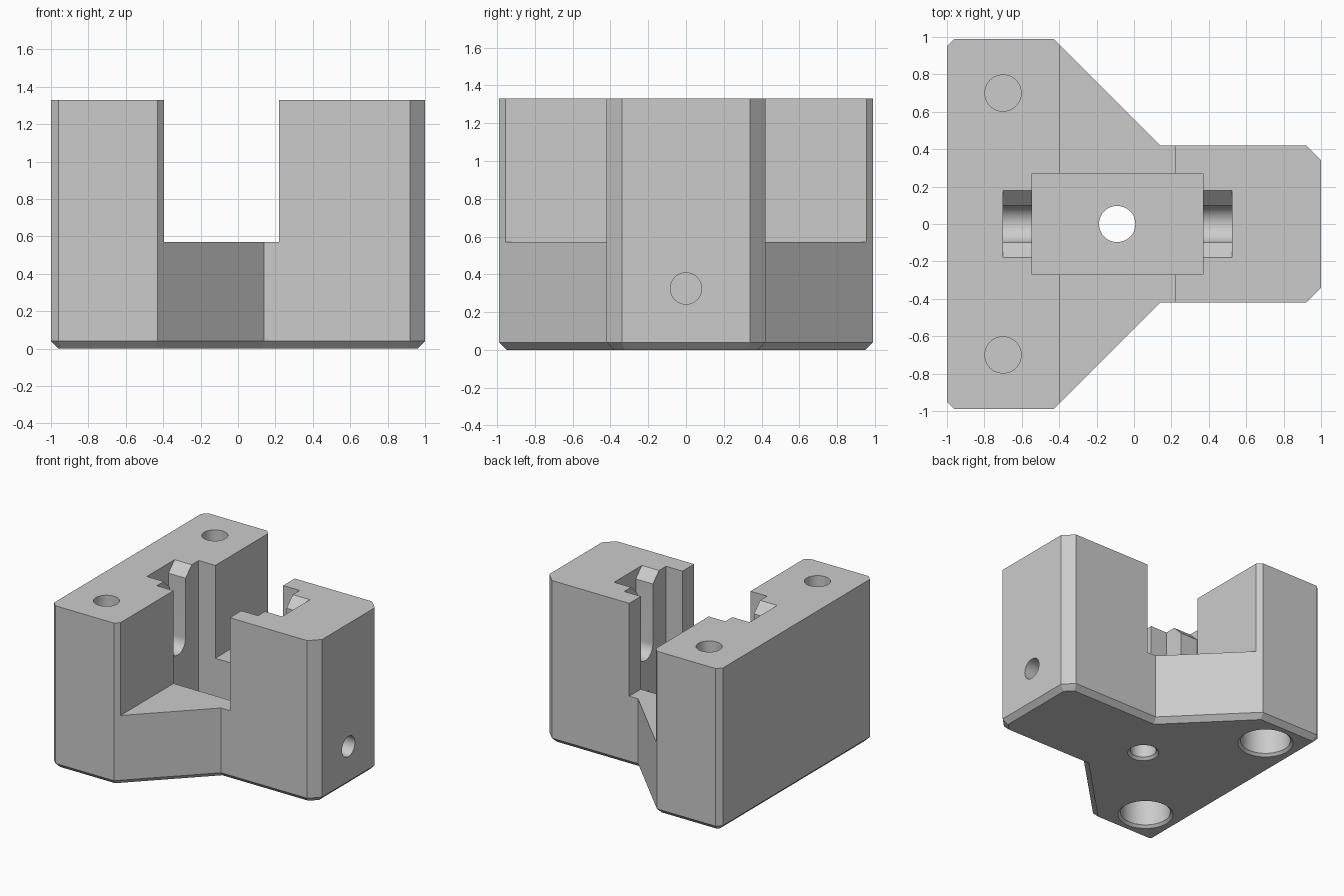
import bpy, bmesh, math
from mathutils import Matrix, Vector

if "Cube" in bpy.data.objects:
    bpy.data.objects.remove(bpy.data.objects["Cube"], do_unlink=True)

TOP = 1.33

grey = bpy.data.materials.new("plain grey")
grey.use_nodes = True
colour = (0.6, 0.6, 0.6, 1)
grey.diffuse_color = colour
grey.node_tree.nodes["Principled BSDF"].inputs["Base Color"].default_value = colour


def finish(bm, name):
    bmesh.ops.recalc_face_normals(bm, faces=bm.faces)
    mesh = bpy.data.meshes.new(name)
    bm.to_mesh(mesh)
    bm.free()
    mesh.materials.append(grey)
    obj = bpy.data.objects.new(name, mesh)
    bpy.context.collection.objects.link(obj)
    return obj


def prism(points, sweep):
    """Extrude a closed outline of 3D points along a vector."""
    bm = bmesh.new()
    face = bm.faces.new([bm.verts.new(p) for p in points])
    out = bmesh.ops.extrude_face_region(bm, geom=[face])
    moved = [v for v in out["geom"] if isinstance(v, bmesh.types.BMVert)]
    bmesh.ops.translate(bm, verts=moved, vec=Vector(sweep))
    return bm


def box(x0, x1, y0, y1, z0, z1):
    return prism([(x0, y0, z0), (x1, y0, z0), (x1, y1, z0), (x0, y1, z0)],
                 (0, 0, z1 - z0))


def bore(profile, matrix, sides=48):
    """Turn (radius, height) steps into a closed round cutter."""
    bm = bmesh.new()
    rings = [[bm.verts.new((r * math.cos(a), r * math.sin(a), z))
              for a in [math.tau * i / sides for i in range(sides)]]
             for r, z in profile]
    for low, high in zip(rings, rings[1:]):
        for i in range(sides):
            j = (i + 1) % sides
            bm.faces.new((low[i], low[j], high[j], high[i]))
    bm.faces.new(rings[0])
    bm.faces.new(rings[-1])
    bm.transform(matrix)
    return bm


# T-shaped body, with a chamfer around the foot
half = [(-1, 0.95), (-0.96, 0.99), (-0.43, 0.99),
        (0.14, 0.42), (0.92, 0.42), (1, 0.34)]
outline = half + [(x, -y) for x, y in reversed(half)]
bm = prism([(x, y, 0) for x, y in outline], (0, 0, TOP))
foot = [e for e in bm.edges if all(v.co.z < 0.01 for v in e.verts)]
bmesh.ops.bevel(bm, geom=foot, offset=0.04, offset_type='OFFSET',
                segments=1, affect='EDGES', profile=0.5)
body = finish(bm, "holder_body")

cutters = []

# Wide cross slot and central pocket
cutters.append(finish(box(-0.395, 0.22, -1.2, 1.2, 0.57, 1.6), "cross_slot_cutter"))
cutters.append(finish(box(-0.545, 0.37, -0.27, 0.27, 0.2, 1.7), "pocket_cutter"))

# Round-bottomed cradle with flared lead-in
arc = [math.pi * (1 + i / 24) for i in range(25)]
cradle = [(-0.7, 0.1 * math.cos(a), 0.76 + 0.1 * math.sin(a)) for a in arc]
cradle += [(-0.7, 0.1, 1.25), (-0.7, 0.28, 1.43),
           (-0.7, -0.28, 1.43), (-0.7, -0.1, 1.25)]
cutters.append(finish(prism(cradle, (1.225, 0, 0)), "cradle_cutter"))

# Centre hole through the floor, chamfered underneath
cutters.append(finish(bore([(0.137, -0.02), (0.117, 0), (0.097, 0.02), (0.097, 0.4)],
                           Matrix.Translation((-0.09, 0, 0))), "centre_hole_cutter"))

# Corner holes: narrow from above, wide and chamfered from below
for side, y in (("left", 0.7), ("right", -0.7)):
    at = Matrix.Translation((-0.7, y, 0))
    cutters.append(finish(bore([(0.097, 0.85), (0.097, 1.5)], at),
                          "top_hole_cutter_" + side))
    cutters.append(finish(bore([(0.227, -0.02), (0.207, 0), (0.187, 0.02), (0.187, 0.45)], at),
                          "foot_hole_cutter_" + side))

# Side screw hole into the pocket
turn = Matrix.Translation((0.3, 0, 0.325)) @ Matrix.Rotation(math.pi / 2, 4, 'Y')
cutters.append(finish(bore([(0.083, 0), (0.083, 0.9)], turn), "side_hole_cutter"))

# Cut everything from the body
bpy.ops.object.select_all(action='DESELECT')
body.select_set(True)
bpy.context.view_layer.objects.active = body
for cutter in cutters:
    cutter.hide_render = True
    mod = body.modifiers.new(cutter.name, 'BOOLEAN')
    mod.operation = 'DIFFERENCE'
    mod.solver = 'EXACT'
    mod.object = cutter
    bpy.ops.object.modifier_apply(modifier=mod.name)
    bpy.data.objects.remove(cutter, do_unlink=True)

bpy.ops.object.shade_smooth_by_angle(angle=math.radians(20))
